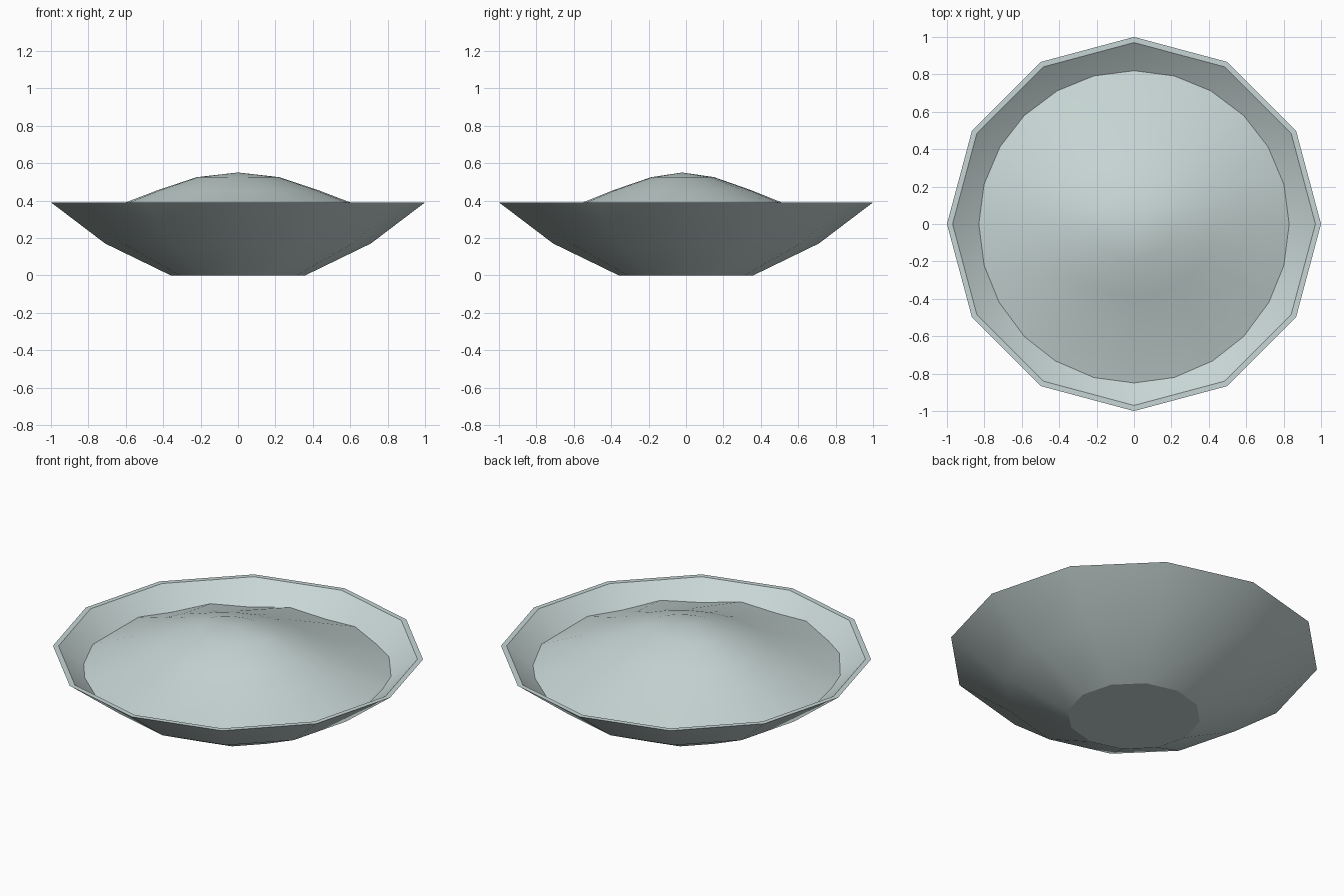
import bpy
import bmesh
from math import sin, cos, pi, radians

cube = bpy.data.objects.get("Cube")
if cube:
    bpy.data.objects.remove(cube, do_unlink=True)

COLOUR = (0.57, 0.67, 0.66, 1)
mat = bpy.data.materials.new("pale_grey_green")
mat.use_nodes = True
mat.diffuse_color = COLOUR
mat.node_tree.nodes["Principled BSDF"].inputs["Base Color"].default_value = COLOUR


def bridge(bm, a, b):
    """Join two rings of equal length with quads."""
    n = len(a)
    for i in range(n):
        j = (i + 1) % n
        bm.faces.new((a[i], a[j], b[j], b[i]))


def finish(bm, name, angle):
    mesh = bpy.data.meshes.new(name)
    bm.to_mesh(mesh)
    bm.free()
    mesh.materials.append(mat)
    obj = bpy.data.objects.new(name, mesh)
    bpy.context.collection.objects.link(obj)
    bpy.ops.object.select_all(action='DESELECT')
    obj.select_set(True)
    bpy.context.view_layer.objects.active = obj
    bpy.ops.object.shade_smooth_by_angle(angle=radians(angle))
    return obj


# Bowl: twelve-sided turned shell, from the outer base over the rim to the inner floor
SIDES = 12
RIM_R, RIM_Z, SLOPE = 0.97, 0.39, 0.76
profile = [(0.36, 0), (0.71, 0.17), (1.0, RIM_Z), (RIM_R, RIM_Z), (0.69, 0.178), (0.35, 0.03)]
bm = bmesh.new()
rings = []
for r, z in profile:
    angles = [2 * pi * i / SIDES for i in range(SIDES)]
    rings.append([bm.verts.new((r * cos(a), r * sin(a), z)) for a in angles])
for a, b in zip(rings, rings[1:]):
    bridge(bm, a, b)
bm.faces.new(rings[0][::-1])
bm.faces.new(rings[-1])
finish(bm, "bowl", 22)


# Filling: soft mound whose edge follows the inner wall of the bowl
def wall_height(x, y, a):
    half = pi / SIDES
    corner_r = (x * x + y * y) ** 0.5 * cos(a % (2 * half) - half) / cos(half)
    return RIM_Z - (RIM_R - corner_r) * SLOPE


STEPS = 24
# half width, depth to the back, depth to the front, height (None = meet the wall)
levels = [(0.83, 0.82, 0.85, None), (0.6, 0.51, 0.55, 0.39),
          (0.43, 0.35, 0.39, 0.455), (0.22, 0.15, 0.185, 0.525)]
bm = bmesh.new()
rings = []
for width, back, front, z in levels:
    ring = []
    for i in range(STEPS):
        a = 2 * pi * i / STEPS
        x = width * cos(a)
        y = (back if sin(a) > 0 else front) * sin(a)
        ring.append(bm.verts.new((x, y, wall_height(x, y, a) if z is None else z)))
    rings.append(ring)
for a, b in zip(rings, rings[1:]):
    bridge(bm, a, b)
peak = bm.verts.new((0, -0.02, 0.55))
top = rings[-1]
for i in range(STEPS):
    bm.faces.new((top[i], top[(i + 1) % STEPS], peak))
finish(bm, "filling", 60)
